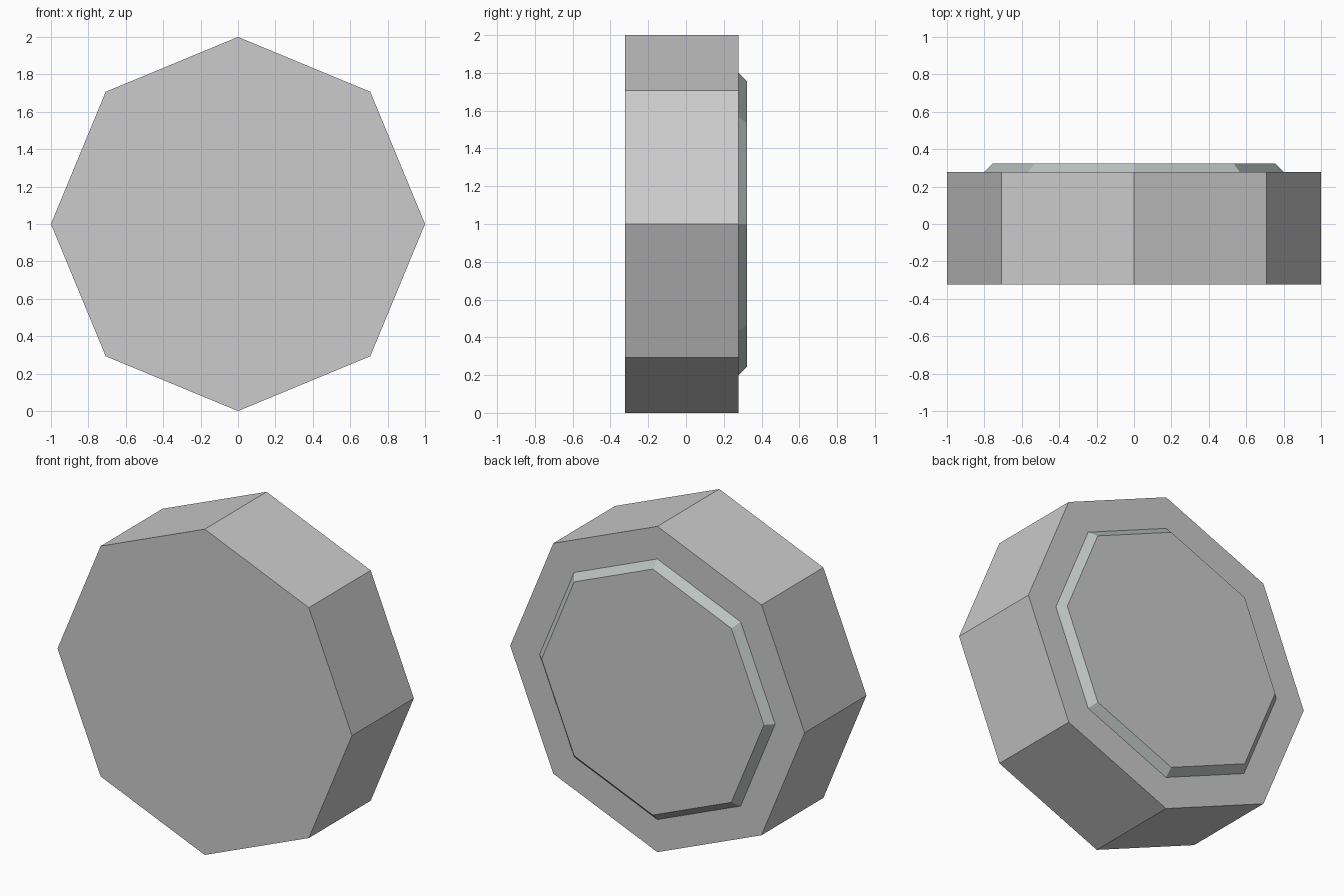
import bpy, bmesh, math

if "Cube" in bpy.data.objects:
    bpy.data.objects.remove(bpy.data.objects["Cube"])

SIDES = 8
FRONT, BACK, BEVEL = -0.3225, 0.2775, 0.045


def material(name, color):
    m = bpy.data.materials.new(name)
    m.diffuse_color = (*color, 1)
    m.use_nodes = True
    m.node_tree.nodes["Principled BSDF"].inputs["Base Color"].default_value = m.diffuse_color
    return m


def lathe(name, profile, mat=None, fill_start=False, fill_end=False):
    """Octagonal loft around the y axis through z = 1; profile is (radius, y)."""
    bm = bmesh.new()
    rings = []
    for r, y in profile:
        angles = [2 * math.pi * i / SIDES for i in range(SIDES)]
        rings.append([bm.verts.new((r * math.cos(a), y, 1 + r * math.sin(a))) for a in angles])
    for a, b in zip(rings, rings[1:]):
        for i in range(SIDES):
            j = (i + 1) % SIDES
            # wound so the normals point outwards from front to back
            bm.faces.new((a[i], b[i], b[j], a[j]))
    if fill_start:
        bm.faces.new(rings[0])
    if fill_end:
        bm.faces.new(rings[-1][::-1])
    mesh = bpy.data.meshes.new(name)
    bm.to_mesh(mesh)
    bm.free()
    obj = bpy.data.objects.new(name, mesh)
    bpy.context.collection.objects.link(obj)
    if mat:
        mesh.materials.append(mat)
    return obj


dark = material("dark_grey", (0.53, 0.53, 0.53))
trim = material("trim_grey", (0.50, 0.55, 0.53))

# Octagonal drum with a flat border at each end
lathe("drum_body", [(0.8, FRONT), (1, FRONT), (1, BACK), (0.8, BACK)], dark)

# Flush lighter front panel
lathe("front_panel", [(0.8, FRONT)], fill_start=True)

# Bevelled rim and flat raised panel at the back
inner = 0.8 - BEVEL
lathe("back_rim", [(0.8, BACK), (inner, BACK + BEVEL)], trim)
lathe("back_panel", [(inner, BACK + BEVEL)], fill_end=True)
